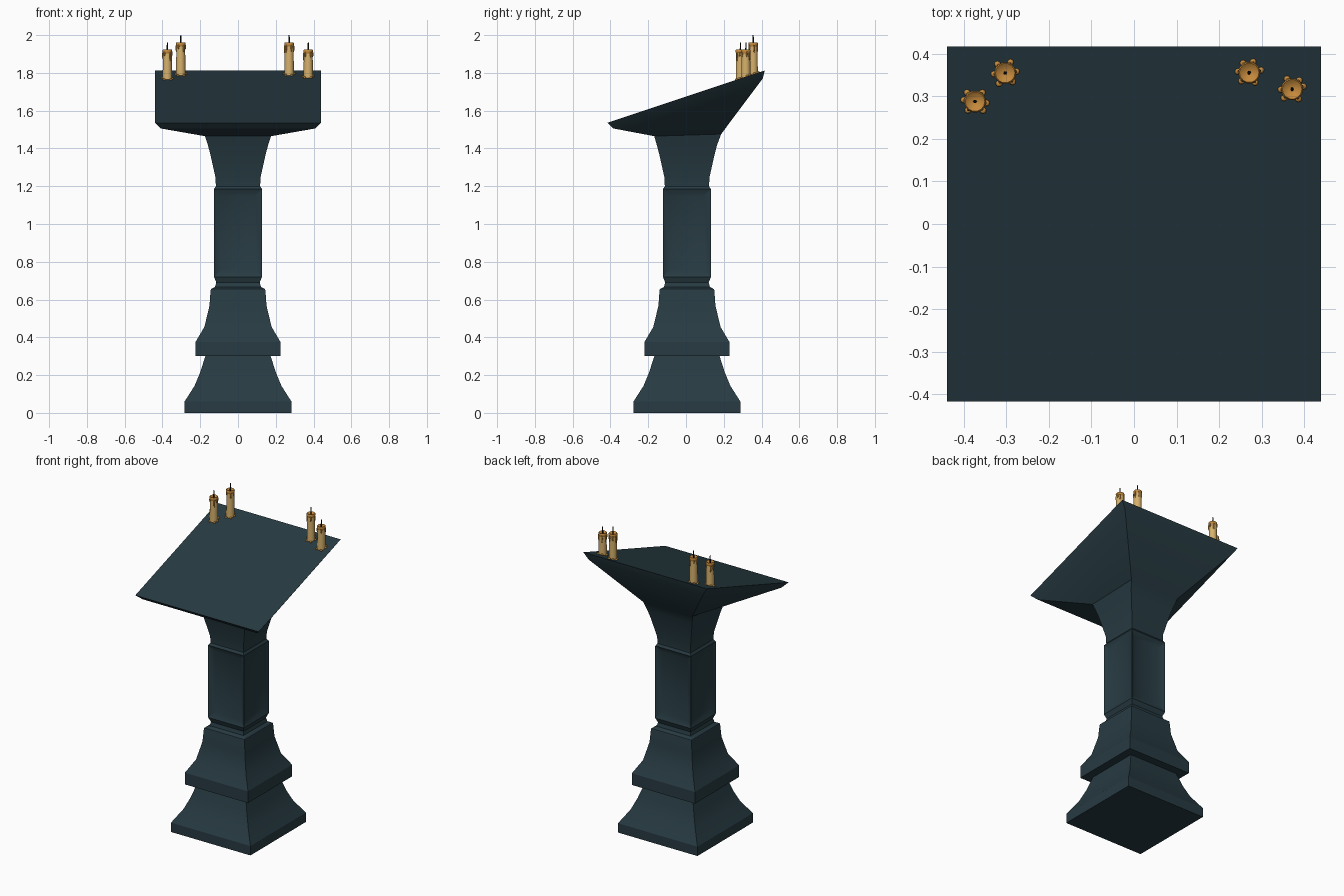
import bpy, bmesh, math, random
from mathutils import Vector, Matrix

if "Cube" in bpy.data.objects:
    bpy.data.objects.remove(bpy.data.objects["Cube"])

random.seed(4)


def material(name, rgb):
    m = bpy.data.materials.new(name)
    m.diffuse_color = (*rgb, 1)
    m.use_nodes = True
    m.node_tree.nodes["Principled BSDF"].inputs["Base Color"].default_value = m.diffuse_color
    return m


STONE = material("dark slate", (0.020, 0.043, 0.054))
WAX = material("cream wax", (0.68, 0.44, 0.15))
MELT = material("amber melted wax", (0.55, 0.25, 0.045))
WICK = material("black wick", (0.008, 0.007, 0.006))


def finish(bm, name, mats, angle=30):
    bmesh.ops.recalc_face_normals(bm, faces=bm.faces[:])
    me = bpy.data.meshes.new(name)
    bm.to_mesh(me)
    bm.free()
    for m in mats:
        me.materials.append(m)
    ob = bpy.data.objects.new(name, me)
    bpy.context.collection.objects.link(ob)
    bpy.ops.object.select_all(action='DESELECT')
    ob.select_set(True)
    bpy.context.view_layer.objects.active = ob
    bpy.ops.object.shade_smooth_by_angle(angle=math.radians(angle))
    return ob


def square(bm, h, z, cy=0.005):
    return [bm.verts.new((sx * h, cy + sy * h, z))
            for sx, sy in ((-1, -1), (1, -1), (1, 1), (-1, 1))]


def tilted(bm, h, y0, z0, y1, z1):
    return [bm.verts.new(p) for p in
            ((-h, y0, z0), (h, y0, z0), (h, y1, z1), (-h, y1, z1))]


def bridge(bm, rings):
    strips = []
    for a, b in zip(rings, rings[1:]):
        n = len(a)
        strips.append([bm.faces.new((a[i], a[(i + 1) % n], b[(i + 1) % n], b[i]))
                       for i in range(n)])
    return strips


def stack(name, profile, panel=None, extra=None):
    """Square column following (half width, height); optional sunk panels."""
    bm = bmesh.new()
    rings = [square(bm, h, z) for h, z in profile]
    if extra:
        rings += [tilted(bm, *e) for e in extra]
    strips = bridge(bm, rings)
    bm.faces.new(rings[0][::-1])
    bm.faces.new(rings[-1])
    if panel is not None:
        bmesh.ops.recalc_face_normals(bm, faces=bm.faces[:])
        bmesh.ops.inset_individual(bm, faces=strips[panel], thickness=0.036,
                                   depth=-0.018, use_even_offset=True)
    return finish(bm, name, [STONE])


# Stepped plinths with concave flanks
stack("lower_plinth", [(0.283, 0), (0.283, 0.06), (0.23, 0.143),
                       (0.20, 0.215), (0.173, 0.30)])
stack("upper_plinth", [(0.225, 0.30), (0.225, 0.375), (0.178, 0.455),
                       (0.151, 0.567), (0.145, 0.65), (0.143, 0.655), (0.122, 0.667)])
# Shaft with a sunk panel on each side
stack("shaft", [(0.122, 0.665), (0.115, 0.69), (0.127, 0.72),
                (0.127, 1.185), (0.117, 1.20)], panel=2)
# Neck flaring into the sloped reading desk
stack("neck_and_desk", [(0.117, 1.195), (0.119, 1.245), (0.146, 1.367), (0.16, 1.42)],
      extra=[(0.175, -0.168, 1.465, 0.186, 1.476),
             (0.41, -0.385, 1.506, 0.406, 1.77),
             (0.44, -0.417, 1.536, 0.417, 1.813)])


def lathe(bm, profile, mat, seg=14):
    rings = [[bm.verts.new((r * math.cos(t), r * math.sin(t), z))
              for t in (2 * math.pi * i / seg for i in range(seg))] for r, z in profile]
    faces = [f for s in bridge(bm, rings) for f in s]
    faces += [bm.faces.new(rings[0][::-1]), bm.faces.new(rings[-1])]
    for f in faces:
        f.material_index = mat


def blob(bm, centre, size, mat=1):
    m = Matrix.Translation(centre) @ Matrix.Diagonal((*size, 1))
    res = bmesh.ops.create_icosphere(bm, subdivisions=2, radius=1, matrix=m)
    for f in {f for v in res["verts"] for f in v.link_faces}:
        f.material_index = mat


def candle(name, x, y, top):
    base = 1.536 + (y + 0.417) * 0.332
    h = top - base
    bm = bmesh.new()
    # wax body
    lathe(bm, [(0.025, -0.006), (0.024, h * 0.5), (0.023, h - 0.012)], 0)
    # melted rim with a dished top
    lathe(bm, [(0.023, h - 0.022), (0.0255, h - 0.014), (0.026, h - 0.004),
               (0.023, h), (0.019, h - 0.003), (0.008, h - 0.009)], 1)
    # wick
    lathe(bm, [(0.0045, h - 0.012), (0.0035, h + 0.02), (0.0025, h + 0.039)], 2, 6)
    # drips below the rim and puddles at the foot
    for i in range(6):
        t = 2 * math.pi * i / 6 + random.uniform(-0.25, 0.25)
        d = Vector((math.cos(t), math.sin(t), 0))
        run = random.uniform(0.012, 0.03)
        blob(bm, d * 0.0235 + Vector((0, 0, h - 0.008 - run)), (0.0045, 0.0045, run))
        foot = d * random.uniform(0.026, 0.029)
        foot.z = foot.y * 0.332 + 0.002
        blob(bm, foot, (0.0075, 0.0075, 0.006))
    bmesh.ops.translate(bm, verts=bm.verts[:], vec=(x, y, base))
    finish(bm, name, [WAX, MELT, WICK], 40)


# Two candles at each upper corner
candle("candle_outer_left", -0.374, 0.288, 1.923)
candle("candle_inner_left", -0.303, 0.355, 1.961)
candle("candle_inner_right", 0.271, 0.356, 1.961)
candle("candle_outer_right", 0.372, 0.317, 1.923)
